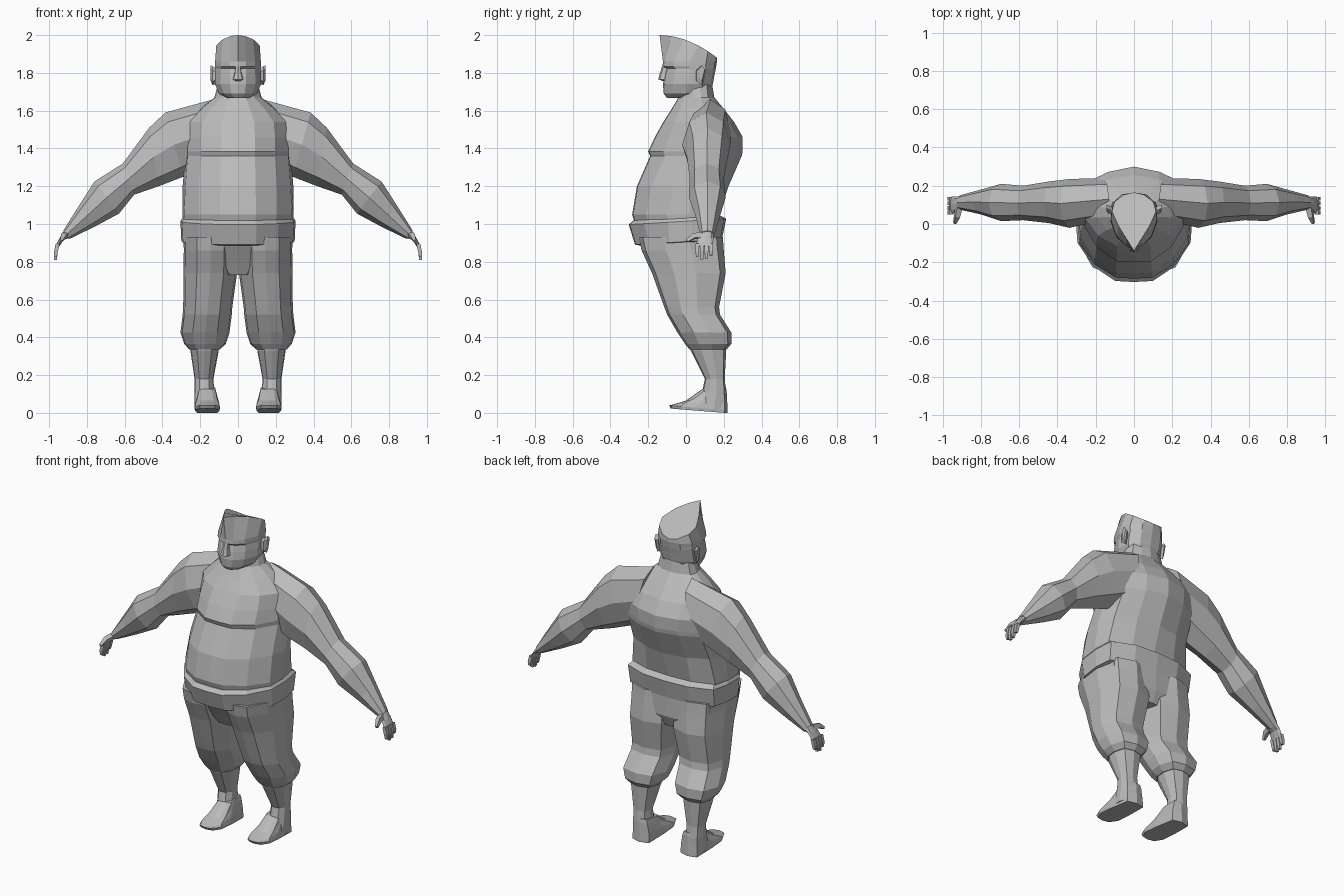
import bpy, bmesh, math
from mathutils import Vector

cube = bpy.data.objects.get("Cube")
if cube:
    bpy.data.objects.remove(cube)

clay = bpy.data.materials.new("clay_grey")
clay.use_nodes = True
clay.diffuse_color = (0.5, 0.5, 0.5, 1)
clay.node_tree.nodes["Principled BSDF"].inputs["Base Color"].default_value = (0.5, 0.5, 0.5, 1)

# Half outlines as (width fraction, depth fraction), front to back
BODY = [(0, -1), (.32, -.98), (.7, -.68), (.95, -.2), (1, .25), (.88, .65), (.48, .88), (0, 1)]
WAIST = [(0, -1), (.32, -.98), (.7, -.68), (.97, -.2), (1, .3), (.95, .75), (.5, .96), (0, 1)]
FACE = [(0, -1), (.35, -.93), (.75, -.6), (1, 0), (.95, .6), (.55, .93), (0, 1)]
CREST = [(0, -1), (.33, -.6), (.7, -.15), (1, .35), (.88, .68), (.45, .92), (0, 1)]
LEG = [(0, -1), (.5, -.9), (.93, -.4), (1, .2), (.75, .85), (0, 1)]
FOOT = [(0, -1), (.6, -.93), (.95, -.6), (.95, 0), (.8, .9), (0, 1)]


def outline(half, cx, hw, front, back, height):
    """Closed symmetric ring; height is a number or a function of y."""
    pts = half + [(-u, v) for u, v in half[-2:0:-1]]
    ring = []
    for u, v in pts:
        y = (front + back) / 2 + v * (back - front) / 2
        ring.append(Vector((cx + u * hw, y, height(y) if callable(height) else height)))
    return ring


def tube_ring(top, bottom, front, back, sides=8):
    """Ring spanning two (x, z) points and a y range."""
    a, b = Vector((top[0], 0, top[1])), Vector((bottom[0], 0, bottom[1]))
    mid, half = (a + b) / 2, (a - b) / 2
    ring = []
    for k in range(sides):
        t = math.tau * k / sides
        p = mid + half * math.cos(t)
        ring.append(Vector((p.x, (front + back) / 2 + (back - front) / 2 * math.sin(t), p.z)))
    return ring


def loft(name, rings, mirror=False):
    bm = bmesh.new()
    loops = [[bm.verts.new(p) for p in ring] for ring in rings]
    for lo, hi in zip(loops, loops[1:]):
        for i in range(len(lo)):
            j = (i + 1) % len(lo)
            bm.faces.new((lo[i], lo[j], hi[j], hi[i]))
    bm.faces.new(loops[0][::-1])
    bm.faces.new(loops[-1])
    bmesh.ops.recalc_face_normals(bm, faces=bm.faces)
    mesh = bpy.data.meshes.new(name)
    bm.to_mesh(mesh)
    bm.free()
    mesh.materials.append(clay)
    ob = bpy.data.objects.new(name, mesh)
    bpy.context.collection.objects.link(ob)
    if mirror:
        ob.modifiers.new("mirror", 'MIRROR').use_mirror_merge = False
    return ob


def finger(name, path, widths):
    """Square-section digit following a bent path."""
    rings = []
    for i, (p, w) in enumerate(zip(path, widths)):
        d = (Vector(path[min(i + 1, len(path) - 1)]) - Vector(path[max(i - 1, 0)])).normalized()
        side = d.cross(Vector((1, 0, .3))).normalized() * w
        up = d.cross(side).normalized() * w
        rings.append([Vector(p) + s * side + t * up for s, t in ((1, 1), (1, -1), (-1, -1), (-1, 1))])
    loft(name, rings, True)


# Torso from waist to neck: height, half width, front, back
torso = [(1.0, .29, -.27, .17), (1.05, .295, -.285, .175), (1.2, .293, -.26, .225),
         (1.36, .28, -.19, .295), (1.385, .28, -.2, .3), (1.46, .28, -.165, .3),
         (1.54, .27, -.12, .255), (1.61, .2, -.075, .2), (1.67, .125, -.04, .15),
         (1.76, .1, -.02, .135)]
loft("torso", [outline(WAIST if z < 1.1 else BODY, 0, w, f, b, z) for z, w, f, b in torso])

# Shirt hem band, rising slightly to the back
hem = [(.9, .27, -.24, .17), (.907, .3, -.27, .19), (1.015, .305, -.303, .213), (1.035, .29, -.28, .18)]
loft("shirt_hem", [outline(WAIST, 0, w, f, b, lambda y, z=z: z + .06 * y) for z, w, f, b in hem])

# Trousers
hips = [(.73, .12, -.13, .16), (.8, .26, -.17, .19), (.93, .28, -.25, .19)]
loft("trouser_seat", [outline(WAIST, 0, w, f, b, z) for z, w, f, b in hips])
legs = [(.93, .145, .143, -.25, .195), (.86, .145, .142, -.235, .2), (.74, .147, .142, -.18, .21),
        (.56, .16, .13, -.115, .175), (.52, .163, .13, -.1, .18), (.425, .175, .13, -.045, .24),
        (.365, .175, .11, -.005, .24), (.335, .177, .08, .02, .215)]
loft("trouser_legs", [outline(LEG, cx, w, f, b, z) for z, cx, w, f, b in legs], True)

# Shins and feet
shins = [(.38, .177, .075, .02, .21), (.33, .177, .075, .025, .213), (.18, .18, .05, .1, .205),
         (.11, .178, .052, .085, .212), (.02, .17, .06, .05, .215)]
loft("shins", [outline(LEG, cx, w, f, b, z) for z, cx, w, f, b in shins], True)
feet = [(.01, .068, -.08, .22, -.08), (.026, .071, -.09, .22, -.08), (.055, .066, -.075, .218, .08),
        (.085, .055, .0, .215, .25), (.125, .045, .085, .21, .1)]
loft("feet", [outline(FOOT, .163, w, f, b, lambda y, z=z, s=s: max(0, z + s * (y - .08)))
              for z, w, f, b, s in feet], True)

# Arms: upper point, lower point, front, back
arms = [((.13, 1.66), (.2, 1.3), .02, .24), ((.385, 1.59), (.29, 1.25), -.02, .235),
        ((.47, 1.51), (.42, 1.2), .005, .222), ((.61, 1.32), (.55, 1.155), .02, .2),
        ((.76, 1.225), (.63, 1.055), .015, .21), ((.84, 1.1), (.76, .985), .05, .18),
        ((.925, .965), (.895, .92), .075, .15)]
loft("arms", [tube_ring(*a) for a in arms], True)

# Hands with four fingers and a thumb
palm = [((.92, .965), (.9, .925), .08, .145), ((.945, .925), (.925, .915), .06, .145),
        ((.966, .885), (.946, .88), .052, .142)]
loft("palms", [tube_ring(*p) for p in palm], True)
for i, tip in enumerate((.825, .81, .815, .835)):
    y = .06 + i * .024
    finger("finger_%d" % (i + 1), [(.954, y, .895), (.964, y, .855), (.966, y, tip)], [.01, .01, .007])
finger("thumbs", [(.915, .085, .94), (.925, .04, .935), (.937, .005, .91)], [.015, .013, .007])

# Head with a recessed eye line and a flat, forward-pointing crest
head = [(1.667, .06, -.1, .06), (1.69, .1, -.118, .12), (1.74, .122, -.122, .142), (1.785, .122, -.115, .15),
        (1.823, .12, -.105, .158), (1.835, .121, -.124, .16), (1.86, .121, -.122, .164)]
rings = [outline(FACE, 0, w, f, b, z) for z, w, f, b in head]
rings.append(outline(CREST, 0, .115, -.14, .165, lambda y: 2 - 1.3 * (y + .14) ** 2))
loft("head", rings)

# Nose wedge
nose = [(1.758, .014, -.125), (1.766, .024, -.147), (1.8, .016, -.138), (1.838, .012, -.126)]
loft("nose", [[Vector((x, y, z)) for x, y in ((-w * 1.2, -.09), (w * 1.2, -.09), (w, f + .008), (0, f), (-w, f + .008))]
              for z, w, f in nose])

# Ears
ear = [(.11, .05, .085, 1.745, 1.82), (.135, .055, .1, 1.735, 1.835), (.145, .07, .1, 1.76, 1.84)]
loft("ears", [[Vector((x, f, lo + .02)), Vector((x, b - .015, lo)), Vector((x, b, hi - .02)),
               Vector((x, (f + b) / 2, hi)), Vector((x, f, hi - .02))] for x, f, b, lo, hi in ear], True)
